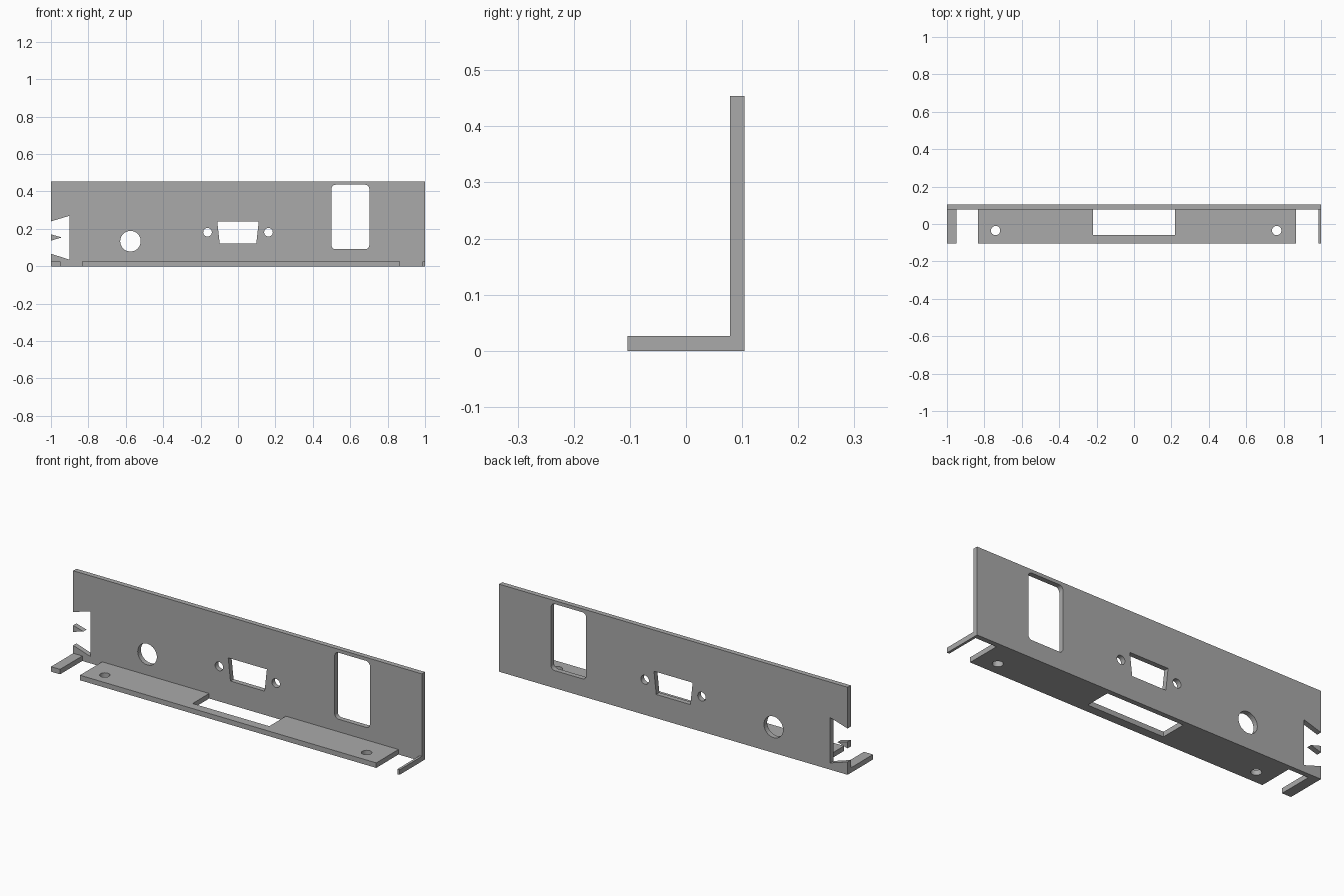
import bpy
from math import sin, cos, pi, radians
from mathutils import Matrix

cube = bpy.data.objects.get("Cube")
if cube:
    bpy.data.objects.remove(cube, do_unlink=True)

grey = bpy.data.materials.new("plain grey metal")
grey.use_nodes = True
tone = (0.4, 0.4, 0.4, 1)
grey.diffuse_color = tone
grey.node_tree.nodes["Principled BSDF"].inputs["Base Color"].default_value = tone

LEFT, RIGHT = -1.0, 1.0
FRONT, BACK = -0.104, 0.104
HEIGHT, SHEET = 0.454, 0.026
INNER = BACK - SHEET


def rect(x0, y0, x1, y1):
    return [(x0, y0), (x1, y0), (x1, y1), (x0, y1)]


def circle(x, y, r, sides=32):
    return [(x + r * cos(2 * pi * i / sides), y + r * sin(2 * pi * i / sides))
            for i in range(sides)]


def round_rect(x0, y0, x1, y1, r, steps=6):
    corners = [(x1 - r, y1 - r), (x0 + r, y1 - r), (x0 + r, y0 + r), (x1 - r, y0 + r)]
    return [(cx + r * cos(pi / 2 * (q + i / steps)), cy + r * sin(pi / 2 * (q + i / steps)))
            for q, (cx, cy) in enumerate(corners) for i in range(steps + 1)]


def sheet(name, loops, matrix):
    """Extrude an outline with holes into a sheet of metal."""
    curve = bpy.data.curves.new(name + "_outline", "CURVE")
    curve.dimensions = "2D"
    curve.fill_mode = "BOTH"
    curve.extrude = SHEET / 2
    for loop in loops:
        spline = curve.splines.new("POLY")
        spline.points.add(len(loop) - 1)
        for point, (x, y) in zip(spline.points, loop):
            point.co = (x, y, 0, 1)
        spline.use_cyclic_u = True
    source = bpy.data.objects.new(name + "_source", curve)
    bpy.context.collection.objects.link(source)
    graph = bpy.context.evaluated_depsgraph_get()
    mesh = bpy.data.meshes.new_from_object(source.evaluated_get(graph))
    bpy.data.objects.remove(source, do_unlink=True)
    mesh.transform(matrix)
    mesh.name = name
    mesh.materials.clear()
    mesh.materials.append(grey)
    mesh.shade_flat()
    part = bpy.data.objects.new(name, mesh)
    bpy.context.collection.objects.link(part)
    return part


upright = Matrix.Translation((0, BACK - SHEET / 2, 0)) @ Matrix.Rotation(radians(90), 4, "X")
lying = Matrix.Translation((0, 0, SHEET / 2))

# Upright panel with a flared notch in its right edge
panel = [(LEFT, 0), (RIGHT, 0), (RIGHT, HEIGHT), (LEFT, HEIGHT),
         (LEFT, 0.24), (-0.9, 0.27), (-0.9, 0.035), (LEFT, 0.067)]
connector = [(-0.098, 0.123), (0.098, 0.123), (0.111, 0.24), (-0.111, 0.24)]
screw_holes = [circle(s * 0.163, 0.182, 0.023) for s in (-1, 1)]
sheet("back_panel",
      [panel, connector, circle(-0.575, 0.134, 0.055),
       round_rect(0.5, 0.091, 0.702, 0.436, 0.022)] + screw_holes, upright)

# Small loose wedge inside the notch
sheet("notch_wedge", [[(LEFT, 0.137), (-0.942, 0.154), (LEFT, 0.171)]], upright)

# Base flange with a window open to the panel, and mounting holes
flange = [(-0.834, FRONT), (0.866, FRONT), (0.866, INNER), (0.22, INNER),
          (0.22, -0.058), (-0.22, -0.058), (-0.22, INNER), (-0.834, INNER)]
sheet("base_flange",
      [flange] + [circle(x, -0.035, 0.025) for x in (-0.74, 0.763)], lying)

# Narrow tabs at both ends
sheet("right_tab", [rect(LEFT, FRONT, -0.948, INNER)], lying)
sheet("left_tab", [rect(0.987, FRONT, RIGHT, INNER)], lying)
